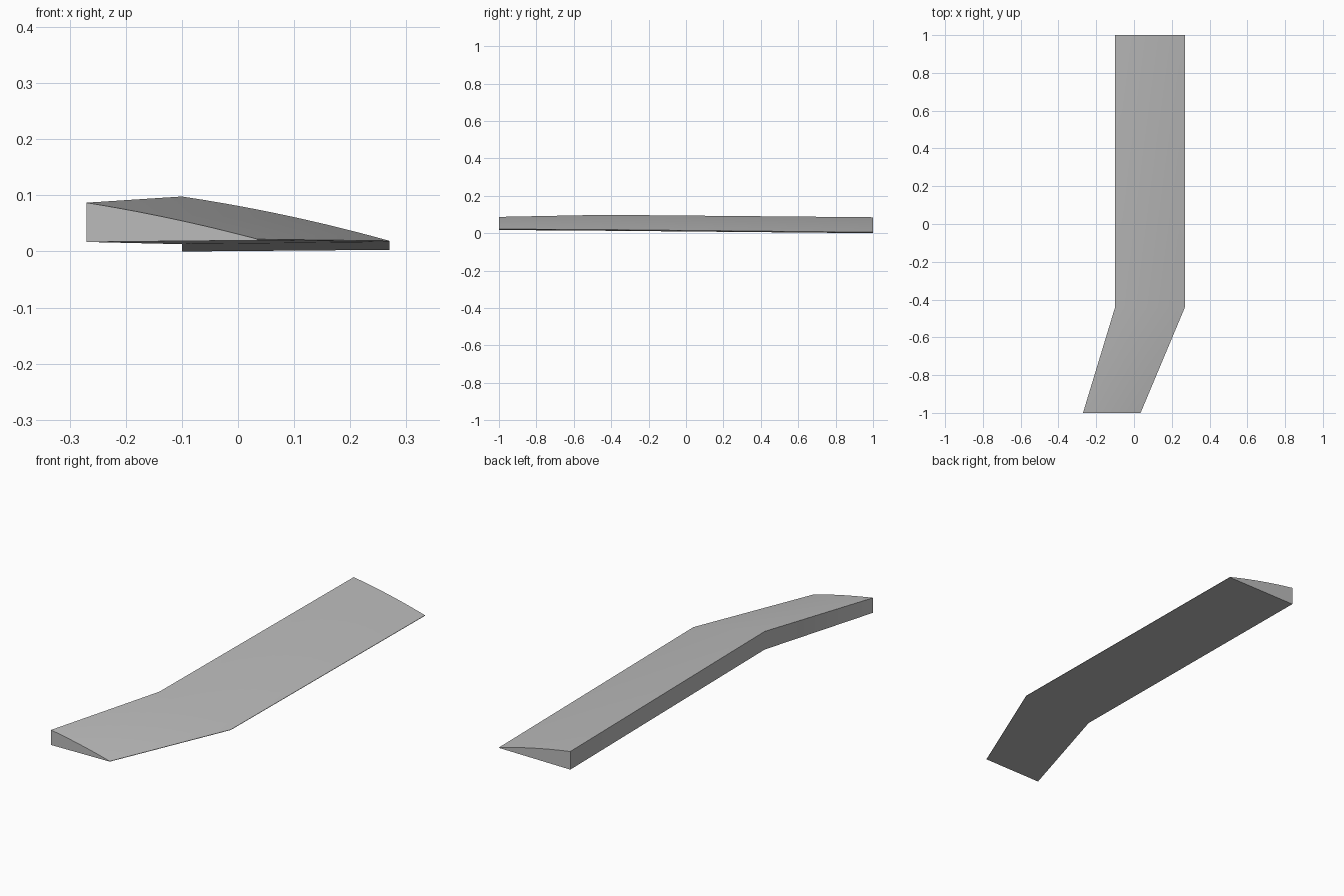
import bpy, bmesh, math

cube = bpy.data.objects.get("Cube")
if cube:
    bpy.data.objects.remove(cube, do_unlink=True)

grey = bpy.data.materials.new("mid_grey")
grey.use_nodes = True
colour = (0.5, 0.5, 0.5, 1)
grey.diffuse_color = colour
grey.node_tree.nodes["Principled BSDF"].inputs["Base Color"].default_value = colour

STEPS = 10      # strips across the cambered top
TIP = 0.002     # thickness of the trailing edge


def section(bm, y, x0, x1, low0, low1, high, bulge):
    """Wedge cross-section: cambered top from the thick to the thin edge, then the base."""
    loop = []
    for i in range(STEPS + 1):
        t = i / STEPS
        z = high + (low1 + TIP - high) * t + bulge * 4 * t * (1 - t)
        loop.append(bm.verts.new((x0 + (x1 - x0) * t, y, z)))
    loop.append(bm.verts.new((x1, y, low1)))
    loop.append(bm.verts.new((x0, y, low0)))
    return loop


# Flap lofted through the swept end, the kink and the straight end
bm = bmesh.new()
loops = [
    section(bm, -1.0, -0.27, 0.035, 0.017, 0.020, 0.087, 0.004),
    section(bm, -0.44, -0.10, 0.27, 0.013, 0.017, 0.098, 0.006),
    section(bm, 1.0, -0.10, 0.27, 0.0, 0.003, 0.085, 0.006),
]
for a, b in zip(loops, loops[1:]):
    for i in range(len(a)):
        j = (i + 1) % len(a)
        bm.faces.new((a[i], a[j], b[j], b[i]))
bm.faces.new(loops[0])
bm.faces.new(loops[-1])
bmesh.ops.recalc_face_normals(bm, faces=bm.faces)

mesh = bpy.data.meshes.new("wing_flap")
bm.to_mesh(mesh)
bm.free()
mesh.materials.append(grey)
flap = bpy.data.objects.new("wing_flap", mesh)
bpy.context.collection.objects.link(flap)

# Smooth camber with crisp edges
bpy.ops.object.select_all(action='DESELECT')
flap.select_set(True)
bpy.context.view_layer.objects.active = flap
bpy.ops.object.shade_smooth_by_angle(angle=math.radians(30))
